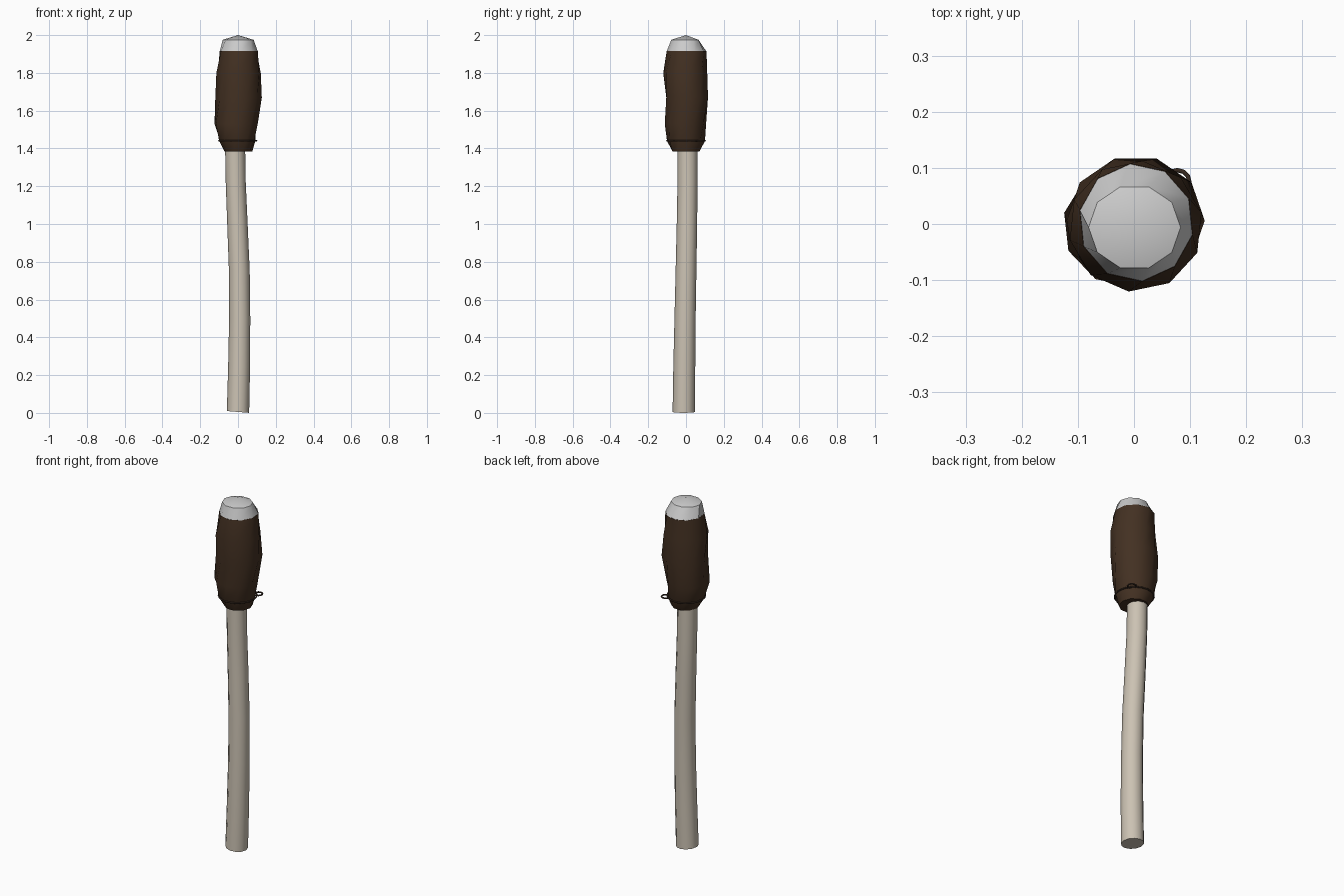
import bpy, math
from mathutils import Vector

if "Cube" in bpy.data.objects:
    bpy.data.objects.remove(bpy.data.objects["Cube"])


def material(name, rgb):
    m = bpy.data.materials.new(name)
    m.diffuse_color = (*rgb, 1)
    m.use_nodes = True
    m.node_tree.nodes["Principled BSDF"].inputs["Base Color"].default_value = m.diffuse_color
    return m


def loft(name, rings, sides, mat=None, phase=0.0, twist=0.0, tip=None, angle=40):
    """Skin through rings of (x, y, z, radius x, radius y); optional tip point on top."""
    verts, faces = [], []
    for k, (cx, cy, z, rx, ry) in enumerate(rings):
        for i in range(sides):
            a = phase + k * twist + i * math.tau / sides
            verts.append((cx + rx * math.cos(a), cy + ry * math.sin(a), z))
    for k in range(len(rings) - 1):
        for i in range(sides):
            j = (i + 1) % sides
            faces.append((k * sides + i, k * sides + j,
                          (k + 1) * sides + j, (k + 1) * sides + i))
    faces.append(tuple(reversed(range(sides))))
    top = (len(rings) - 1) * sides
    if tip:
        verts.append(tip)
        faces += [(top + i, top + (i + 1) % sides, len(verts) - 1) for i in range(sides)]
    else:
        faces.append(tuple(range(top, top + sides)))
    mesh = bpy.data.meshes.new(name)
    mesh.from_pydata(verts, [], faces)
    ob = bpy.data.objects.new(name, mesh)
    bpy.context.collection.objects.link(ob)
    if mat:
        mesh.materials.append(mat)
    smooth(ob, angle)
    return ob


def smooth(ob, angle):
    bpy.ops.object.select_all(action='DESELECT')
    ob.select_set(True)
    bpy.context.view_layer.objects.active = ob
    bpy.ops.object.shade_smooth_by_angle(angle=math.radians(angle))


def wire_ring(name, center, rx, ry, thick, segments, mat):
    bpy.ops.mesh.primitive_torus_add(location=center, major_radius=rx, minor_radius=thick,
                                     major_segments=segments, minor_segments=6)
    ob = bpy.context.object
    ob.name = name
    ob.scale.y = ry / rx
    ob.data.materials.append(mat)
    smooth(ob, 70)


wood = material("wood", (0.60, 0.54, 0.45))
cloth = material("dark_cloth", (0.056, 0.030, 0.016))
cord = material("cord", (0.04, 0.024, 0.016))

# Gently bent wooden shaft
shaft = loft("shaft", [
    (0.000, -0.012, 0.005, 0.059, 0.059),
    (0.006, -0.009, 0.25, 0.058, 0.058),
    (0.009, -0.005, 0.50, 0.056, 0.056),
    (0.007, 0.000, 0.75, 0.055, 0.055),
    (-0.003, 0.005, 1.00, 0.054, 0.054),
    (-0.012, 0.008, 1.22, 0.053, 0.053),
    (-0.016, 0.008, 1.45, 0.053, 0.053)], 12, wood)
# Slightly slanted sawn end
for v in shaft.data.vertices[:12]:
    v.co.z = 0.005 - 0.08 * v.co.x

# Irregular wrapped head
step = math.radians(36)
loft("wrapped_head", [
    (0.002, 0.000, 1.385, 0.074, 0.076),
    (-0.004, 0.000, 1.44, 0.098, 0.101),
    (-0.010, -0.003, 1.53, 0.117, 0.110),
    (0.003, 0.006, 1.67, 0.123, 0.116),
    (0.003, -0.004, 1.80, 0.120, 0.117),
    (0.004, 0.003, 1.915, 0.103, 0.106)], 10, cloth, phase=0.0, twist=step / 3)

# Pale cap with a shallow peak
loft("cap", [
    (0.004, 0.003, 1.913, 0.103, 0.106),
    (0.001, -0.006, 1.975, 0.082, 0.076)], 10, None,
    phase=step * 5 / 3, twist=step / 3, tip=(0, 0, 2.0), angle=35)

# Tied cord and its small loop
wire_ring("cord_ring", (-0.002, 0.0, 1.44), 0.099, 0.101, 0.004, 20, cord)
wire_ring("cord_loop", (0.077, 0.074, 1.44), 0.022, 0.022, 0.004, 12, cord)
